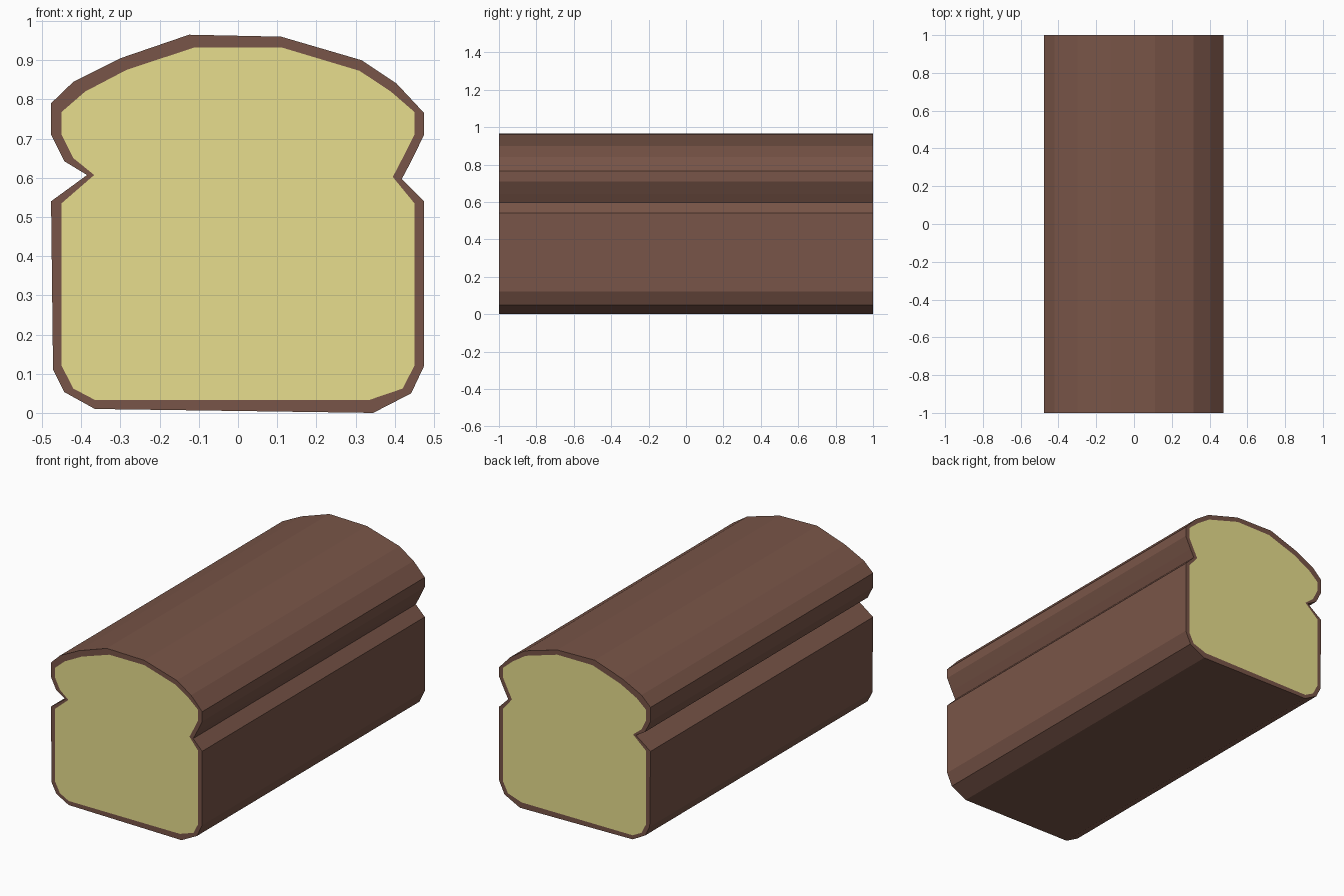
import bpy, bmesh

if "Cube" in bpy.data.objects:
    bpy.data.objects.remove(bpy.data.objects["Cube"])


def material(name, rgb):
    def lin(c):
        c /= 255
        return c / 12.92 if c <= 0.04045 else ((c + 0.055) / 1.055) ** 2.4
    m = bpy.data.materials.new(name)
    m.diffuse_color = (*[lin(c) for c in rgb], 1)
    m.use_nodes = True
    m.node_tree.nodes["Principled BSDF"].inputs["Base Color"].default_value = m.diffuse_color
    return m


crust = material("brown crust", (121, 85, 72))
crumb = material("pale yellow crumb", (255, 245, 157))

# Slice outline (x, z), counter-clockwise seen from the front
OUTER = [(-.365, .01), (.345, .0), (.442, .05), (.475, .12), (.475, .54),
         (.418, .597), (.442, .642), (.475, .71), (.475, .765), (.405, .84),
         (.315, .90), (.11, .96), (-.125, .965), (-.30, .905), (-.42, .845),
         (-.477, .79), (-.477, .71), (-.443, .642), (-.385, .607),
         (-.477, .54), (-.472, .11), (-.443, .053)]
# Edge of the crumb, paired point by point with the outline
INNER = [(-.365, .033), (.335, .033), (.42, .062), (.45, .12), (.45, .535),
         (.395, .602), (.42, .65), (.45, .71), (.45, .768), (.39, .82),
         (.31, .873), (.11, .933), (-.11, .933), (-.285, .875), (-.39, .82),
         (-.45, .768), (-.45, .71), (-.42, .65), (-.367, .607),
         (-.45, .535), (-.45, .12), (-.42, .062)]

bm = bmesh.new()


def ring(points, y):
    return [bm.verts.new((x, y, z)) for x, z in points]


def bridge(a, b):
    for i in range(len(a)):
        j = (i + 1) % len(a)
        bm.faces.new((a[i], a[j], b[j], b[i]))


# Crust shell and the two cut ends
front, back = ring(OUTER, -1), ring(OUTER, 1)
bridge(front, back)
caps = []
for y, outer in ((-1, front), (1, back)):
    inner = ring(INNER, y)
    bridge(outer, inner)
    caps.append(bm.faces.new(inner))
for f in caps:
    f.material_index = 1
bmesh.ops.recalc_face_normals(bm, faces=bm.faces)
bmesh.ops.triangulate(bm, faces=caps)

mesh = bpy.data.meshes.new("bread_loaf")
bm.to_mesh(mesh)
bm.free()
mesh.materials.append(crust)
mesh.materials.append(crumb)
bpy.context.collection.objects.link(bpy.data.objects.new("bread_loaf", mesh))
